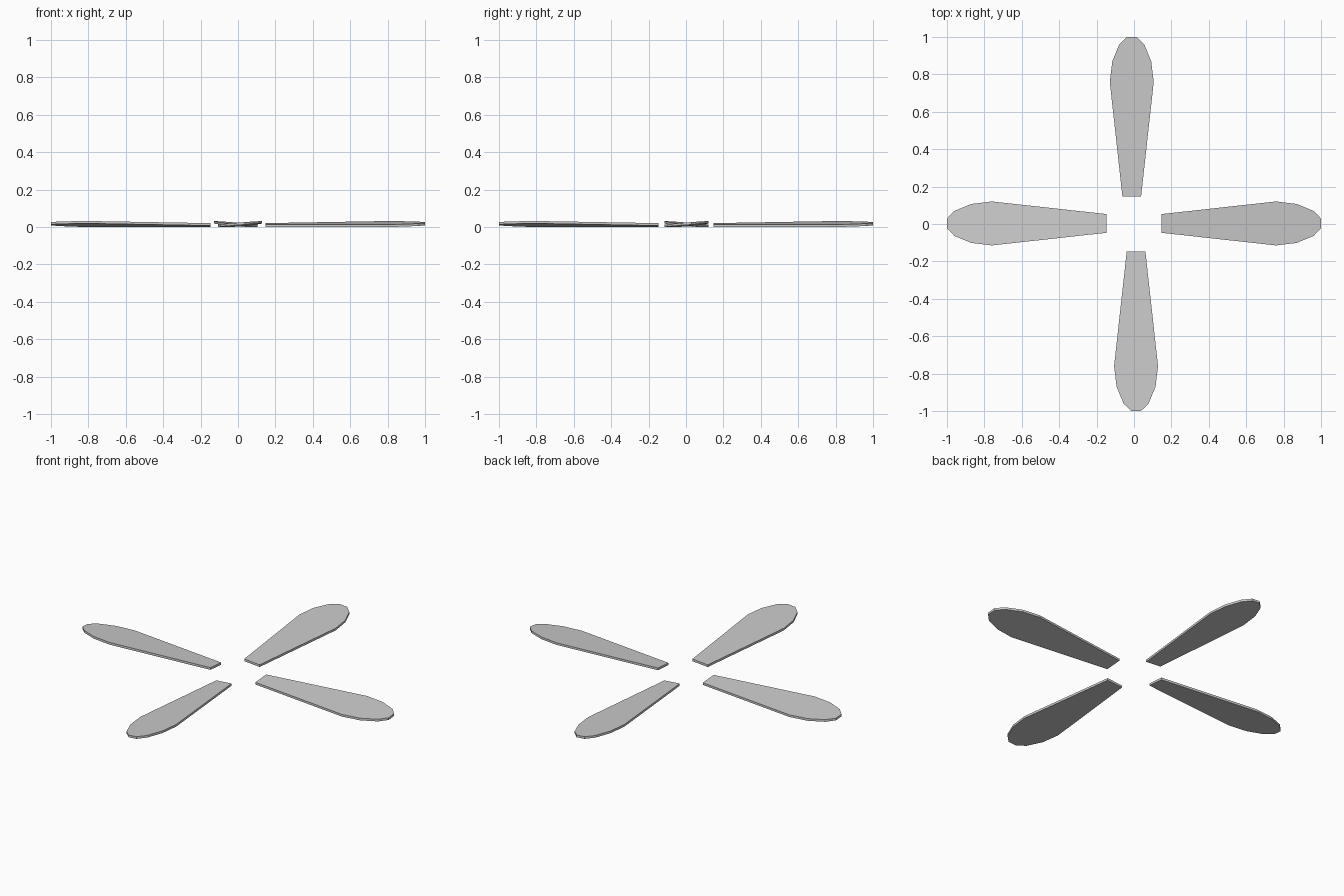
import bpy, bmesh
from mathutils import Matrix
from math import pi

if "Cube" in bpy.data.objects:
    bpy.data.objects.remove(bpy.data.objects["Cube"])

THICK = 0.013
ROOT = 0.147

# Half outline of a paddle blade: (distance from hub, half width)
HALF = [(ROOT, 0.05), (0.76, 0.1175), (0.87, 0.104), (0.96, 0.067), (1.0, 0.026)]
OUTLINE = [(x, -w) for x, w in HALF] + [(x, w) for x, w in reversed(HALF)]


def pitched_height(x, y):
    """Pitched blade plane whose low edge lies on the ground."""
    return max(0.0, 0.08 * (y + 0.05) + 0.0088 * (x - ROOT))


def make_blade(name, angle, offset):
    bm = bmesh.new()
    bottom = [bm.verts.new((x, y, pitched_height(x, y))) for x, y in OUTLINE]
    top = [bm.verts.new(v.co + Matrix.Identity(3).col[2] * THICK) for v in bottom]
    bm.faces.new(bottom[::-1])
    bm.faces.new(top)
    n = len(bottom)
    for i in range(n):
        j = (i + 1) % n
        bm.faces.new((bottom[i], bottom[j], top[j], top[i]))
    bm.transform(Matrix.Translation((offset[0], offset[1], 0)) @ Matrix.Rotation(angle, 4, 'Z'))
    bmesh.ops.recalc_face_normals(bm, faces=bm.faces)
    mesh = bpy.data.meshes.new(name)
    bm.to_mesh(mesh)
    bm.free()
    bpy.context.collection.objects.link(bpy.data.objects.new(name, mesh))


# Four blades around an open hub, the front and back ones slightly staggered
make_blade("blade_right", 0, (0, 0.003))
make_blade("blade_back", pi / 2, (-0.012, 0))
make_blade("blade_left", pi, (0, 0.003))
make_blade("blade_front", -pi / 2, (0.011, 0))
